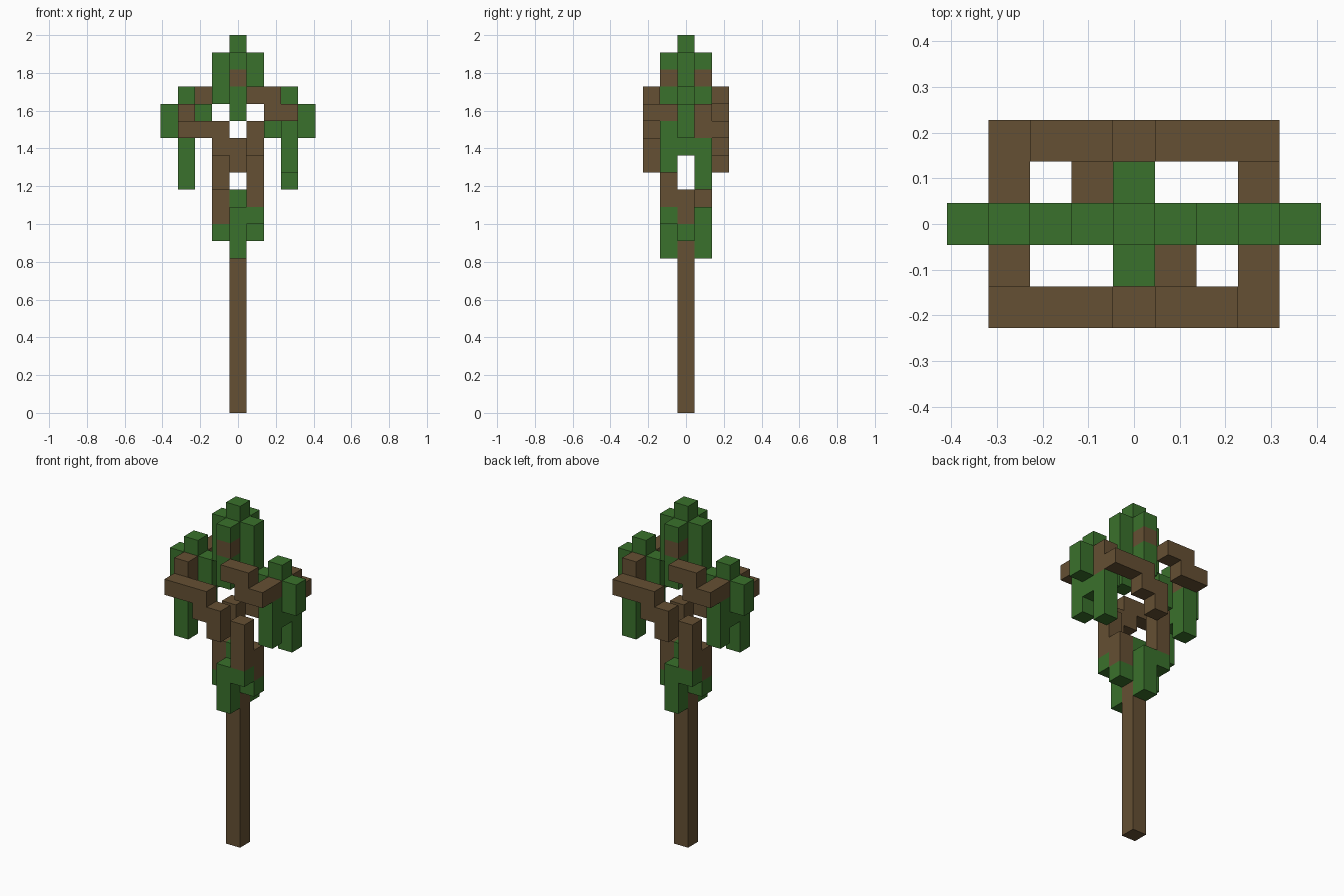
import bpy
import bmesh
from mathutils import Vector

if "Cube" in bpy.data.objects:
    bpy.data.objects.remove(bpy.data.objects["Cube"], do_unlink=True)

UNIT = 2 / 22  # edge length of one block


def make_material(name, colour):
    material = bpy.data.materials.new(name)
    material.use_nodes = True
    material.diffuse_color = colour
    shader = material.node_tree.nodes["Principled BSDF"]
    shader.inputs["Base Color"].default_value = colour
    shader.inputs["Roughness"].default_value = 0.9
    return material


bark = make_material("bark_brown", (0.13, 0.08, 0.033, 1))
leaf = make_material("leaf_green", (0.042, 0.165, 0.025, 1))

parts = []  # (name, material, set of block positions)


def run(axis, count, x, y, z):
    """Straight row of blocks starting at x, y, z."""
    step = {"x": (1, 0, 0), "y": (0, 1, 0), "z": (0, 0, 1)}[axis]
    return {(x + i * step[0], y + i * step[1], z + i * step[2]) for i in range(count)}


def add_part(name, material, *runs):
    parts.append((name, material, set().union(*runs)))


def add_pair(name, material, *runs):
    """Add a part and its half-turn copy about the vertical axis."""
    cells = set().union(*runs)
    parts.append((name + "_front", material, cells))
    parts.append((name + "_back", material, {(-x, -y, z) for x, y, z in cells}))


# Staff
add_part("staff", bark, run("z", 12, 0, 0, 0))

# Leaves around the top of the staff
add_part("collar_cap", leaf, run("z", 1, 0, 0, 12))
add_pair("collar_leaf", leaf, run("z", 3, 0, -1, 9), run("z", 1, 1, -1, 11))
add_pair("collar_side_leaf", leaf, run("z", 1, 1, 0, 10))

# Branches winding up and out from the staff
add_pair("lower_branch", bark,
         run("z", 2, 1, 0, 11),
         run("z", 3, 1, -1, 12),
         run("z", 2, 0, -2, 14),
         run("x", 1, -1, -2, 15),
         run("x", 3, -3, -2, 16),
         run("z", 2, -3, -1, 16))
add_pair("upper_branch", bark,
         run("y", 2, 3, -2, 17),
         run("x", 1, 2, -2, 17),
         run("x", 2, 1, -2, 18),
         run("x", 1, 0, -1, 19))

# Leaf clusters hanging at the two sides
add_pair("side_leaves", leaf,
         run("z", 2, 2, 0, 16),
         run("z", 4, 3, 0, 15),
         run("z", 2, 4, 0, 16),
         run("z", 3, 3, -1, 14),
         run("z", 3, 3, 1, 13))

# Crown
add_part("crown_core", leaf, run("z", 4, 0, 0, 18))
add_pair("crown_side", leaf, run("z", 3, 1, 0, 18))
add_pair("crown_face", leaf, run("z", 2, 0, -1, 17), run("z", 1, 0, -1, 20))

occupied = set().union(*(cells for _, _, cells in parts))


def build(name, material, cells):
    """Make the exposed faces of the blocks, merged into flat panels."""
    bm = bmesh.new()
    for cell in sorted(cells):
        centre = Vector(cell) + Vector((0, 0, 0.5))
        for axis in range(3):
            for side in (-1, 1):
                normal = Vector((0, 0, 0))
                normal[axis] = side
                if tuple(int(c + n) for c, n in zip(cell, normal)) in occupied:
                    continue
                u = Vector((0, 0, 0))
                u[(axis + 1) % 3] = 0.5
                v = normal.cross(u)
                middle = centre + normal / 2
                corners = (-u - v, u - v, u + v, v - u)
                bm.faces.new([bm.verts.new((middle + c) * UNIT) for c in corners])
    bmesh.ops.remove_doubles(bm, verts=bm.verts, dist=UNIT / 100)
    bmesh.ops.dissolve_limit(bm, angle_limit=0.01, verts=bm.verts, edges=bm.edges)
    mesh = bpy.data.meshes.new(name)
    bm.to_mesh(mesh)
    bm.free()
    mesh.materials.append(material)
    bpy.context.scene.collection.objects.link(bpy.data.objects.new(name, mesh))


for part in parts:
    build(*part)
